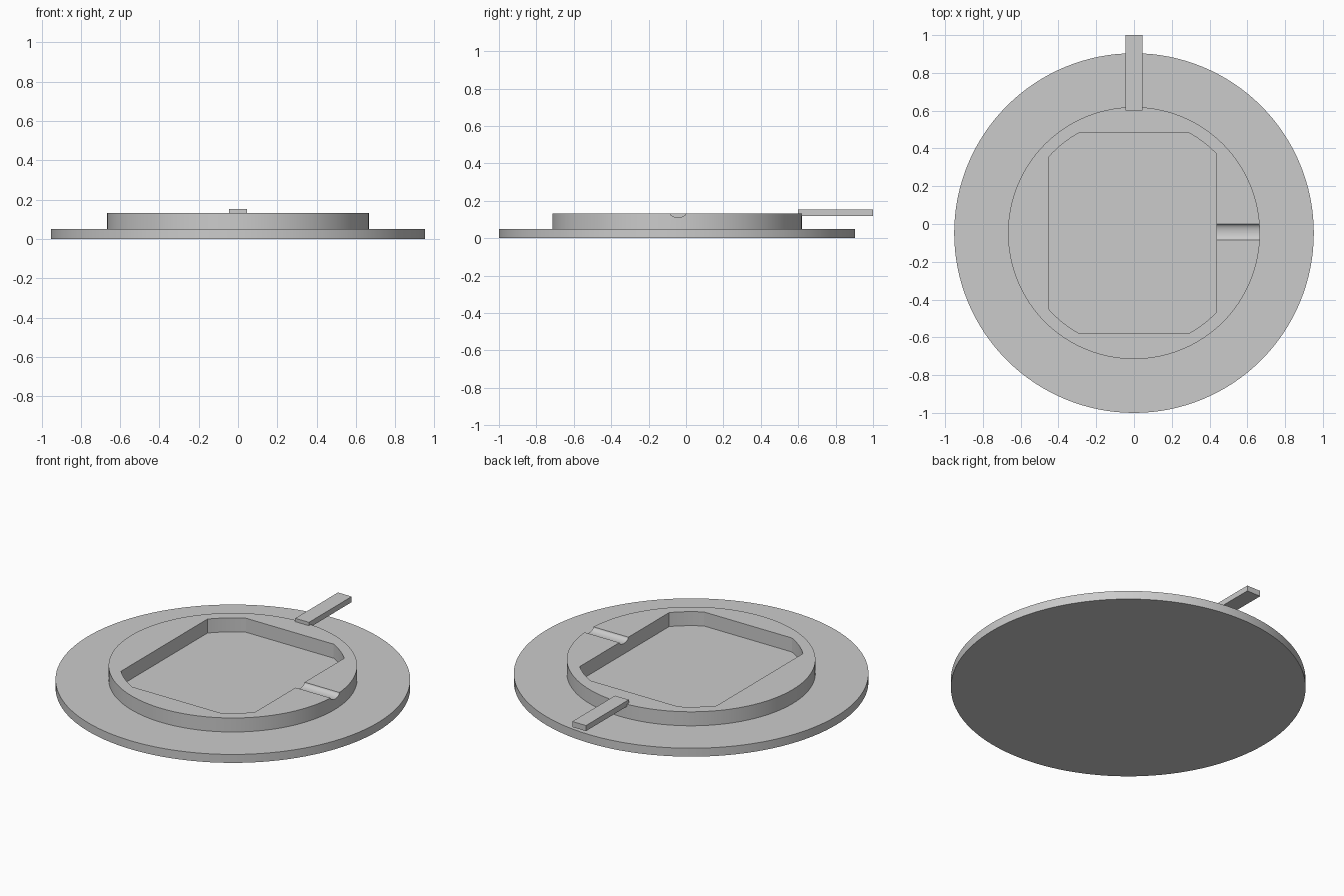
import bpy, bmesh, math

CY = -0.048          # centre line of the round parts
BASE_TOP, RING_TOP = 0.05, 0.133

cube = bpy.data.objects.get("Cube")
if cube:
    bpy.data.objects.remove(cube, do_unlink=True)

grey = bpy.data.materials.new("plain grey")
grey.use_nodes = True
colour = (0.6, 0.6, 0.6, 1)
grey.diffuse_color = colour
grey.node_tree.nodes["Principled BSDF"].inputs["Base Color"].default_value = colour


def prism(name, points, direction):
    """Extrude a closed outline along a direction."""
    bm = bmesh.new()
    face = bm.faces.new([bm.verts.new(p) for p in points])
    out = bmesh.ops.extrude_face_region(bm, geom=[face])
    moved = [v for v in out["geom"] if isinstance(v, bmesh.types.BMVert)]
    bmesh.ops.translate(bm, verts=moved, vec=direction)
    bmesh.ops.recalc_face_normals(bm, faces=bm.faces)
    mesh = bpy.data.meshes.new(name)
    bm.to_mesh(mesh)
    bm.free()
    mesh.materials.append(grey)
    obj = bpy.data.objects.new(name, mesh)
    bpy.context.collection.objects.link(obj)
    return obj


def circle(radius, z, count=128):
    turns = [2 * math.pi * i / count for i in range(count)]
    return [(radius * math.cos(a), CY + radius * math.sin(a), z) for a in turns]


def opening(radius, left, right, half_y, z, steps=8):
    """Circle trimmed flat on its four sides."""
    pts = []
    for quarter in range(4):
        half_x = right if quarter in (0, 3) else left
        near_x = math.acos(half_x / radius)
        near_y = math.asin(half_y / radius)
        start, end = near_x, near_y
        if quarter % 2:
            start, end = math.pi - near_y, math.pi - near_x
        if quarter >= 2:
            # Lower quarters mirror the upper ones in reverse order
            start, end = ((math.pi + near_x, math.pi + near_y) if quarter == 2
                          else (-near_y, -near_x))
        for i in range(steps + 1):
            a = start + (end - start) * i / steps
            pts.append((radius * math.cos(a), CY + radius * math.sin(a), z))
    return pts


def cut(target, cutter):
    mod = target.modifiers.new(cutter.name, "BOOLEAN")
    mod.operation = "DIFFERENCE"
    mod.solver = "EXACT"
    mod.object = cutter
    bpy.context.view_layer.objects.active = target
    bpy.ops.object.modifier_apply(modifier=mod.name)
    bpy.data.objects.remove(cutter, do_unlink=True)


# Wide base plate
base = prism("base_plate", circle(0.952, 0), (0, 0, BASE_TOP))

# Raised ring with a flat-sided opening and a shallow rounded groove
ring = prism("raised_ring", circle(0.667, BASE_TOP), (0, 0, RING_TOP - BASE_TOP))
cut(ring, prism("opening_cutter", opening(0.605, 0.45, 0.437, 0.532, 0), (0, 0, 0.3)))
groove = [(0.3, -0.043 + 0.042 * math.cos(a), RING_TOP + 0.021 * math.sin(a))
          for a in (2 * math.pi * i / 48 for i in range(48))]
cut(ring, prism("groove_cutter", groove, (0.5, 0, 0)))

# Bar at the back, resting in the rim
bar = prism("back_bar", [(x, y, 0.12) for x, y in
                         ((-0.045, 0.6), (0.045, 0.6), (0.045, 1), (-0.045, 1))],
            (0, 0, 0.033))

# Smooth round walls, crisp rims
for obj in (base, ring):
    bpy.ops.object.select_all(action="DESELECT")
    obj.select_set(True)
    bpy.context.view_layer.objects.active = obj
    bpy.ops.object.shade_smooth_by_angle(angle=math.radians(25))
